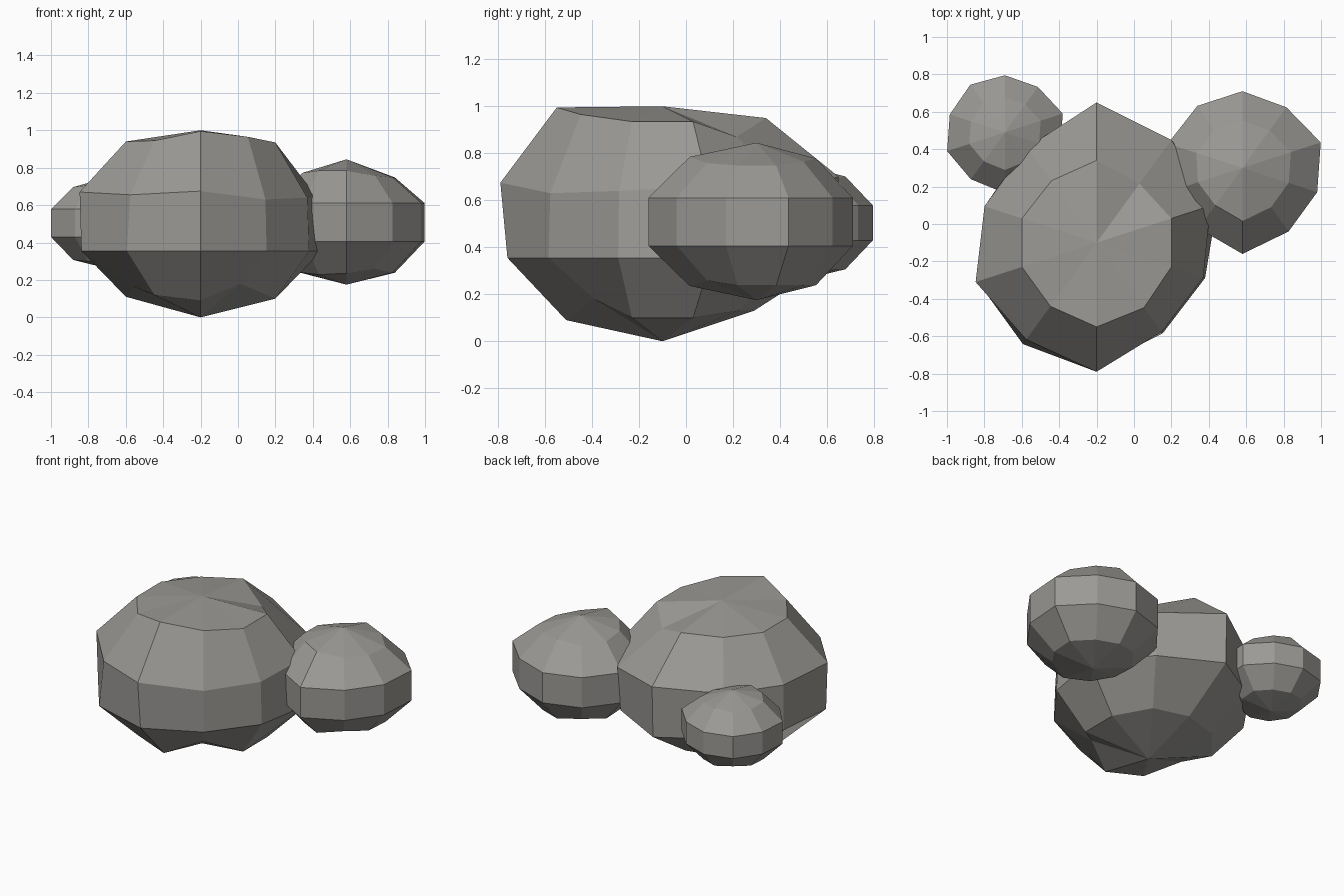
import bpy
import bmesh
from math import sin, cos, pi, radians

if "Cube" in bpy.data.objects:
    bpy.data.objects.remove(bpy.data.objects["Cube"])

SIDES = 10

stone = bpy.data.materials.new("grey_stone")
stone.diffuse_color = (0.33, 0.32, 0.30, 1)
stone.use_nodes = True
stone.node_tree.nodes["Principled BSDF"].inputs["Base Color"].default_value = stone.diffuse_color


def rock(name, x, y, top, bottom, rings):
    """Faceted boulder: rings run top to bottom, each (radii, heights),
    starting at the back (+y) and going counter-clockwise."""
    bm = bmesh.new()
    north = bm.verts.new((x, y, top))
    south = bm.verts.new((x, y, bottom))
    loops = []
    for radii, heights in rings:
        loop = []
        for i in range(SIDES):
            a = radians(90) + 2 * pi * i / SIDES
            loop.append(bm.verts.new((x + radii[i] * cos(a), y + radii[i] * sin(a), heights[i])))
        loops.append(loop)
    for i in range(SIDES):
        j = (i + 1) % SIDES
        bm.faces.new((north, loops[0][i], loops[0][j]))
        for up, low in zip(loops, loops[1:]):
            bm.faces.new((low[i], low[j], up[j], up[i]))
        bm.faces.new((south, loops[-1][j], loops[-1][i]))
    mesh = bpy.data.meshes.new(name)
    bm.to_mesh(mesh)
    bm.free()
    mesh.materials.append(stone)
    bpy.context.collection.objects.link(bpy.data.objects.new(name, mesh))


# worn heights of the crown and underside rings, shared by the small boulders
CROWN = [.80, .73, .75, .78, .82, .82, .74, .71, .71, .76]
UNDER = [-.81, -.75, -.81, -.81, -.84, -.82, -.75, -.81, -.81, -.81]


def small_rock(name, x, y, z, half_height, widths):
    """Rounder boulder: sphere latitudes, with a worn width for each side."""
    levels = [CROWN, [.30] * SIDES, [-.31] * SIDES, UNDER]
    rings = []
    for k, level in enumerate(levels, 1):
        spread = sin(pi * k / 5) / sin(2 * pi / 5)
        rings.append(([w * spread for w in widths], [z + half_height * h for h in level]))
    rock(name, x, y, z + half_height, z - half_height, rings)


# large boulder, with a chipped crown and underside
rock("large_boulder", -0.2, -0.1, 1.0, 0.0, [
    ([.44, .41, .42, .42, .42, .45, .43, .42, .42, .39],
     [.95, .94, .94, .94, .945, .995, .965, .935, .935, .87]),
    ([.75, .63, .63, .68, .64, .69, .59, .60, .64, .68],
     [.70, .66, .66, .67, .655, .675, .63, .64, .66, .65]),
    ([.74, .64, .63, .67, .67, .66, .60, .61, .68, .66], [.355] * SIDES),
    ([.39, .40, .42, .38, .42, .41, .36, .42, .42, .40],
     [.13, .125, .11, .165, .12, .09, .18, .10, .10, .13]),
])

# medium boulder on the right
small_rock("medium_boulder", 0.58, 0.3, 0.51, 0.335,
           [.41, .41, .42, .405, .40, .46, .42, .42, .44, .40])

# small boulder at the back left
small_rock("small_boulder", -0.69, 0.49, 0.505, 0.245,
           [.305, .315, .31, .325, .31, .325, .31, .31, .325, .30])
